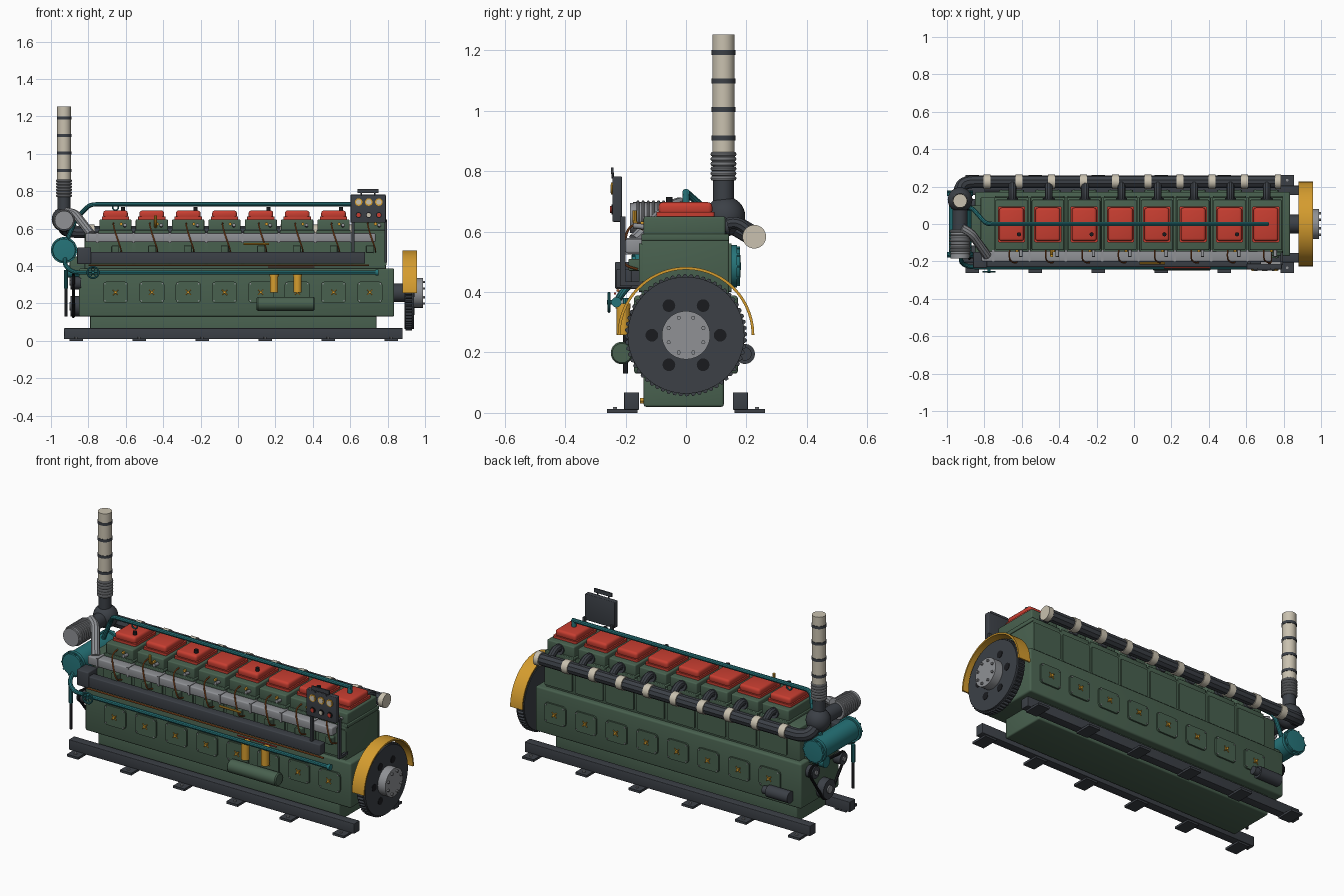
import bpy, bmesh, math
from mathutils import Vector

if "Cube" in bpy.data.objects:
    bpy.data.objects.remove(bpy.data.objects["Cube"])


def material(name, *srgb):
    col = [(c / 255) ** 2.2 for c in srgb] + [1]
    m = bpy.data.materials.new(name)
    m.use_nodes = True
    m.diffuse_color = col
    m.node_tree.nodes["Principled BSDF"].inputs["Base Color"].default_value = col
    return m


green = material("engine green", 74, 97, 80)
red = material("cover red", 198, 64, 52)
dark = material("dark steel", 62, 66, 72)
teal = material("coolant teal", 42, 115, 120)
grey = material("aluminium grey", 142, 144, 148)
cream = material("lagging cream", 200, 192, 174)
gold = material("brass gold", 212, 155, 50)
copper = material("copper", 160, 88, 42)
black = material("rubber black", 32, 33, 36)


# Helpers
def finish(bm, name, mat):
    bmesh.ops.remove_doubles(bm, verts=bm.verts, dist=.00005)
    bmesh.ops.recalc_face_normals(bm, faces=bm.faces)
    for f in bm.faces:
        f.smooth = True
    for e in bm.edges:
        e.smooth = e.calc_face_angle(0) < math.radians(35)
    mesh = bpy.data.meshes.new(name)
    bm.to_mesh(mesh)
    bm.free()
    mesh.materials.clear()
    mesh.materials.append(mat)
    obj = bpy.data.objects.new(name, mesh)
    bpy.context.scene.collection.objects.link(obj)
    return obj


def box(name, mat, xs, ys, zs, bevel=0, along=None):
    """Box from ranges; bevels all edges or only those along one axis."""
    bm = bmesh.new()
    bmesh.ops.create_cube(bm, size=1)
    for v in bm.verts:
        v.co = [(lo + hi) / 2 + c * (hi - lo) for c, (lo, hi) in zip(v.co, (xs, ys, zs))]
    if bevel:
        edges = [e for e in bm.edges if along is None
                 or abs((e.verts[0].co - e.verts[1].co).normalized()[along]) > .9]
        bmesh.ops.bevel(bm, geom=edges, offset=bevel, segments=3, profile=.5, affect='EDGES')
    return finish(bm, name, mat)


def lathe(name, mat, profile, origin, axis, steps=32):
    """Spin (radius, height) pairs around an axis through origin."""
    bm = bmesh.new()
    verts = [bm.verts.new((r, 0, h)) for r, h in profile]
    edges = [bm.edges.new(pair) for pair in zip(verts, verts[1:])]
    bmesh.ops.spin(bm, geom=verts + edges, cent=(0, 0, 0), axis=(0, 0, 1),
                   angle=math.tau, steps=steps)
    turn = Vector(axis).to_track_quat('Z', 'Y')
    for v in bm.verts:
        v.co = turn @ v.co + Vector(origin)
    return finish(bm, name, mat)


def rod(name, mat, start, end, r, steps=32):
    axis = Vector(end) - Vector(start)
    h = axis.length
    return lathe(name, mat, [(0, 0), (r, 0), (r, h), (0, h)], start, axis, steps)


def torus(name, mat, origin, axis, major, minor):
    ring = [math.tau * (i % 10) / 10 for i in range(11)]
    return lathe(name, mat, [(major + minor * math.cos(a), minor * math.sin(a)) for a in ring],
                 origin, axis)


def tube(name, mat, points, r, fillet=.03, closed=False):
    """Round pipe along a path with rounded corners."""
    pts = [Vector(p) for p in points]
    path = [pts[0]]
    for a, b, c in zip(pts, pts[1:], pts[2:]):
        p = b + (a - b).normalized() * min(fillet, (a - b).length * .49)
        q = b + (c - b).normalized() * min(fillet, (c - b).length * .49)
        for t in (i / 6 for i in range(7)):
            path.append(p * (1 - t) ** 2 + b * 2 * t * (1 - t) + q * t * t)
    path.append(pts[-1])
    if closed:
        path = pts
    curve = bpy.data.curves.new(name, 'CURVE')
    curve.dimensions = '3D'
    curve.bevel_depth, curve.bevel_resolution, curve.use_fill_caps = r, 3, True
    spline = curve.splines.new('POLY')
    spline.points.add(len(path) - 1)
    for sp, p in zip(spline.points, path):
        sp.co = (*p, 1)
    spline.use_cyclic_u = closed
    temp = bpy.data.objects.new(name + " path", curve)
    bpy.context.scene.collection.objects.link(temp)
    mesh = bpy.data.meshes.new_from_object(temp.evaluated_get(bpy.context.evaluated_depsgraph_get()))
    bpy.data.objects.remove(temp)
    bm = bmesh.new()
    bm.from_mesh(mesh)
    bpy.data.meshes.remove(mesh)
    return finish(bm, name, mat)


def polar(r, i, count):
    a = math.tau * i / count
    return r * math.cos(a), r * math.sin(a)


# Base rails and feet
for s in (-1, 1):
    box("rail_web", dark, (-.93, .88), sorted((s * .155, s * .205)), (.01, .068), .003)
    for i in range(6):
        x = -.866 + i * .337
        box("rail_foot", dark, (x - .036, x + .036), sorted((s * .16, s * .262)), (0, .013))
        rod("foot_bolt", grey, (x, s * .235, .01), (x, s * .235, .02), .008, 6)

# Main castings
box("oil_pan", green, (-.79, .74), (-.14, .125), (.02, .14), .008)
box("crankcase", green, (-.85, .835), (-.172, .172), (.13, .388), .01)
box("cylinder_block", green, (-.82, .79), (-.148, .142), (.38, .578), .006)
rod("drain_plug", gold, (.6, -.13, .04), (.6, -.153, .04), .01, 6)

# Repeated cylinder parts
pitch = .1943
cylinders = [-.655 + i * pitch for i in range(8)]
for n, x in enumerate(cylinders):
    box("head_flange", green, (x - .092, x + .092), (-.148, .142), (.57, .592), .004)
    box("cylinder_head", green, (x - .086, x + .086), (-.14, .13), (.58, .65), .007)
    box("rocker_cover_rim", red, (x - .073, x + .073), (-.098, .094), (.648, .664), .008, 2)
    box("rocker_cover", red, (x - .066, x + .066), (-.091, .087), (.655, .697), .014)
    if n % 2 == 0:
        rod("breather_cap", black, (x + .04, -.055, .69), (x + .04, -.055, .715), .011, 16)
    box("block_panel", green, (x - .088, x + .088), (.14, .15), (.4, .56), .008, 1)
    box("block_panel_front", green, (x - .088, x + .088), (-.156, -.146), (.4, .56), .008, 1)
    rod("injector_stub", grey, (x + .05, -.135, .615), (x + .05, -.175, .62), .009, 12)
    rod("test_cock", gold, (x + .03, -.135, .625), (x + .03, -.15, .625), .008, 12)
    tube("fuel_line", copper, [(x - .01, -.13, .63), (x - .012, -.19, .62), (x + .005, -.205, .56),
                               (x + .03, -.21, .49), (x + .03, -.16, .475)], .004)
    tube("exhaust_branch", dark, [(x + .005, .11, .615), (x + .005, .165, .635),
                                  (x + .005, .225, .59)], .021)
    rod("exhaust_flange", dark, (x + .005, .128, .615), (x + .005, .14, .618), .03, 20)
    for s in (-1, 1):
        box("crankcase_door", green, (x - .067, x + .067), sorted((s * .17, s * .181)),
            (.203, .317), .018, 1)
        rod("door_knob", gold, (x, s * .178, .26), (x, s * .194, .26), .008, 12)
        for k in range(2):
            bar = .014 * (1 - 2 * k)
            tube("door_handle", gold, [(x - .014, s * .187, .26 - bar), (x + .014, s * .187, .26 + bar)], .003)
        for dx in (-.056, .056):
            for dz in (-.046, .046):
                rod("door_bolt", grey, (x + dx, s * .18, .26 + dz), (x + dx, s * .185, .26 + dz), .004, 6)

# Intake manifold and fuel rail housing along the front
box("intake_manifold", grey, (-.815, .735), (-.2, -.14), (.528, .576), .007)
for x in cylinders:
    box("intake_joint", grey, (x - .104, x - .092), (-.204, -.14), (.524, .579))
    box("pump_bracket", green, (x - .02, x + .02), (-.19, -.14), (.47, .51), .004)
box("fuel_housing", dark, (-.82, .68), (-.23, -.18), (.413, .476), .005)
box("governor_box", dark, (-.86, -.785), (-.235, -.15), (.41, .5), .006)
tube("copper_pipe", copper, [(-.8, -.225, .405), (.7, -.225, .405)], .005)
tube("red_return_pipe", red, [(.16, -.235, .395), (.41, -.235, .395)], .004)
tube("control_lever", gold, [(.03, -.21, .518), (.165, -.21, .518)], .006)
tube("brass_cock", gold, [(-.44, -.14, .61), (-.44, -.17, .625), (-.44, -.17, .67)], .008, .015)

# Lower coolant pipe with hand wheel
tube("lower_coolant_pipe", teal, [(.745, -.23, .366), (-.88, -.23, .366), (-.925, -.21, .4),
                                  (-.925, -.15, .46)], .012)
rod("pipe_end", teal, (.735, -.23, .366), (.75, -.23, .366), .017, 16)
torus("valve_wheel", teal, (-.775, -.255, .366), (0, 1, 0), .03, .005)
rod("valve_stem", teal, (-.775, -.262, .366), (-.775, -.22, .366), .007, 12)
for k in range(3):
    dx, dz = polar(.03, k, 6)
    rod("valve_spoke", teal, (-.775 - dx, -.255, .366 - dz), (-.775 + dx, -.255, .366 + dz), .003, 8)

# Oil filters and oil cooler
for x in (.193, .318):
    rod("oil_filter", gold, (x, -.208, .258), (x, -.208, .352), .022)
    rod("filter_head", gold, (x, -.208, .345), (x, -.208, .362), .025)
lathe("oil_cooler", green, [(0, 0), (.032, 0), (.037, .006), (.037, .304), (.032, .31), (0, .31)],
      (.1, -.212, .198), (1, 0, 0))
rod("starter_motor", dark, (-.8, .195, .195), (-.66, .195, .195), .033)
rod("starter_nose", dark, (-.66, .195, .195), (-.63, .195, .195), .022)

# Flywheel: toothed ring, disc, hub and guard
centre = .257
bm = bmesh.new()
rim = []
for i in range(180):
    y, z = polar(.193 if i % 3 == 2 else .202, i, 180)
    rim.append(bm.verts.new((.895, y, centre + z)))
face = bm.faces.new(rim)
new = bmesh.ops.extrude_face_region(bm, geom=[face])["geom"]
bmesh.ops.translate(bm, vec=(.036, 0, 0), verts=[v for v in new if isinstance(v, bmesh.types.BMVert)])
finish(bm, "ring_gear", dark)
rod("flywheel_disc", dark, (.89, 0, centre), (.942, 0, centre), .193, 64)
rod("crankshaft", dark, (.82, 0, centre), (.955, 0, centre), .05)
rod("coupling_hub", grey, (.942, 0, centre), (.99, 0, centre), .08, 48)
for i in range(6):
    y, z = polar(.113, i, 6)
    rod("flywheel_hole", black, (.938, y, centre + z), (.944, y, centre + z), .021, 20)
for i in range(8):
    y, z = polar(.062, i + .5, 8)
    rod("hub_bolt", grey, (.985, y, centre + z), (1, y, centre + z), .007, 6)
bm = bmesh.new()
rows = []
for i in range(49):
    rows.append([bm.verts.new((x, y, centre + z)) for x, (y, z) in
                 ((x, polar(r, i, 96)) for x, r in ((.88, .217), (.957, .217), (.957, .226), (.88, .226)))])
for a, b in zip(rows, rows[1:]):
    for k in range(4):
        bm.faces.new((a[k], a[k - 1], b[k - 1], b[k]))
bm.faces.new(rows[0])
bm.faces.new(rows[-1])
finish(bm, "flywheel_guard", gold)

# Exhaust manifold, elbow and stack
stack_x, stack_y = -.93, .124
tube("exhaust_manifold", dark, [(.77, .226, .583), (stack_x, .226, .583), (stack_x, .13, .64)], .034, .08)
rod("exhaust_end_cap", cream, (.755, .226, .583), (.785, .226, .583), .039)
for i in range(9):
    x = -.786 + i * .172
    rod("lagging_band", cream, (x - .019, .226, .583), (x + .019, .226, .583), .038)
arc = [math.pi * i / 16 for i in range(17)]
lathe("turbine_housing", dark, [(.066 * math.sin(a), -.066 * math.cos(a)) for a in arc],
      (stack_x, .13, .65), (0, 0, 1))


def stack(name, mat, z0, z1, r):
    rod(name, mat, (stack_x, stack_y, z0), (stack_x, stack_y, z1), r)


stack("stack_elbow", dark, .65, .78, .034)
stack("bellows_core", dark, .77, .865, .034)
for i in range(6):
    torus("bellows_ring", grey, (stack_x, stack_y, .776 + i * .016), (0, 0, 1), .035, .008)
stack("stack_pipe", cream, .86, 1.252, .037)
for i in range(4):
    stack("stack_band", dark, .902 + i * .094, .918 + i * .094, .039)

# Turbocharger and air duct
rod("turbo_shaft_body", dark, (stack_x, .1, .645), (stack_x, -.05, .645), .04)
rod("turbo_filter", grey, (stack_x, -.03, .645), (stack_x, -.175, .645), .052)
for i in range(8):
    torus("turbo_fin", grey, (stack_x, -.04 - i * .017, .645), (0, 1, 0), .053, .005)
rod("turbo_end_plate", grey, (stack_x, -.172, .645), (stack_x, -.185, .645), .05)
tube("air_duct", grey, [(-.92, -.02, .69), (-.87, -.05, .68), (-.785, -.17, .57)], .024)

# Charge cooler across the free end
rod("cooler_body", teal, (stack_x, -.17, .485), (stack_x, .17, .485), .06)
for s in (-1, 1):
    rod("cooler_flange", teal, (stack_x, s * .15, .485), (stack_x, s * .168, .485), .07, 40)
    lathe("cooler_cap", teal, [(.062, 0), (.06, .012), (0, .016)], (stack_x, s * .166, .485), (0, s, 0))
    for i in range(10):
        dx, dz = polar(.064, i, 10)
        rod("cooler_bolt", teal, (stack_x + dx, s * .16, .485 + dz), (stack_x + dx, s * .178, .485 + dz), .005, 6)
box("cooler_bracket", green, (-.9, -.81), (-.1, .1), (.37, .45), .006)
tube("top_coolant_pipe", teal, [(.72, 0, .73), (-.79, 0, .73), (-.865, .085, .655), (-.93, .085, .5)], .012)
rod("pipe_drop", teal, (.71, 0, .69), (.71, 0, .735), .012, 16)
torus("pipe_clamp", teal, (-.655, 0, .715), (0, 1, 0), .016, .004)

# Belt drive on the free end
pulleys = [(-.02, .185, .055), (.1, .325, .034), (-.15, .31, .034)]
for y, z, r in pulleys:
    rod("pulley", dark, (-.84, y, z), (-.895, y, z), r)
    rod("pulley_hub", grey, (-.89, y, z), (-.902, y, z), r * .4, 20)
loop = []
for (y, z, r), start in zip(pulleys, (200, 320, 75)):
    for k in range(9):
        a = math.radians(start + k * 14)
        loop.append((-.88, y + r * math.cos(a), z + r * math.sin(a)))
tube("drive_belt", black, loop, .008, closed=True)
rod("water_pump", teal, (-.84, .04, .37), (-.92, .04, .37), .032)
tube("pump_pipe", teal, [(-.92, -.2, .38), (-.92, -.2, .28)], .011)
rod("drain_hose", black, (-.92, -.2, .285), (-.92, -.2, .13), .008, 12)

# Control panel with gauges
box("control_panel", dark, (.602, .79), (-.243, -.212), (.632, .782), .004)
box("panel_visor", dark, (.64, .752), (-.248, -.24), (.79, .812))
for x in (.66, .73):
    rod("visor_stay", dark, (x, -.242, .775), (x, -.242, .795), .004, 8)
for x in (.615, .79):
    box("panel_post", dark, (x - .007, x + .007), (-.218, -.2), (.42, .65))
    box("post_foot", dark, (x - .007, x + .007), (-.21, -.14), (.42, .435))
for i, lamp in enumerate((red, cream, red)):
    x = .645 + i * .054
    rod("gauge_rim", gold, (x, -.24, .742), (x, -.248, .742), .02, 24)
    rod("gauge_face", cream, (x, -.244, .742), (x, -.25, .742), .014, 24)
    rod("lamp_rim", black, (x, -.24, .673), (x, -.247, .673), .016, 20)
    rod("lamp", lamp, (x, -.244, .673), (x, -.251, .673), .011, 20)
